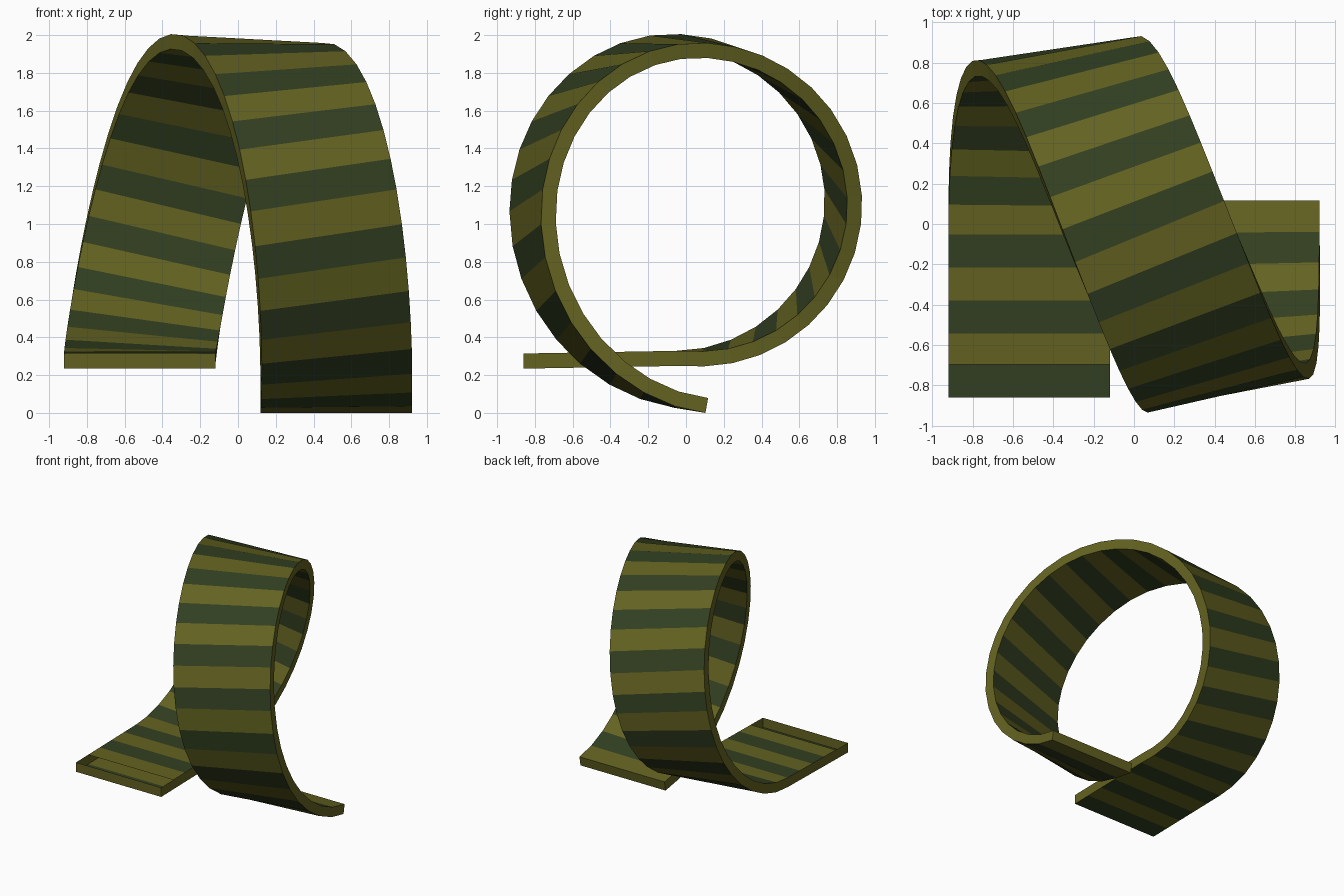
import bpy, bmesh, math
from mathutils import Vector

if "Cube" in bpy.data.objects:
    bpy.data.objects.remove(bpy.data.objects["Cube"])

SEGMENTS = 40          # one stripe per segment
HALF_W, HALF_T = 0.40, 0.04


def material(name, rgb):
    m = bpy.data.materials.new(name)
    m.diffuse_color = (*rgb, 1)
    m.use_nodes = True
    m.node_tree.nodes["Principled BSDF"].inputs["Base Color"].default_value = m.diffuse_color
    return m


# Centre line: a straight run-in, one loop that drifts sideways and sinks, a short run-out
def loop_point(a):
    x = -0.52 + 1.04 * (a - math.sin(a)) / math.tau + 0.06 * math.sin(a / 2) ** 2
    if a < math.pi:
        x += 0.025 * math.sin(a) ** 2
    y = (0.83 if a < math.pi else 0.81) * math.sin(a)
    u = max(0.0, (a - math.pi) / math.pi)
    return Vector((x, y, 1.115 - 0.825 * math.cos(a) - 0.23 * u * u))


path = [(Vector((-0.52, -0.86 + 0.86 * i / 100, 0.275 + 0.015 * i / 100)), 0.0)
        for i in range(100)]
path += [(loop_point(math.tau * i / 700), math.tau * i / 700) for i in range(701)]
end = path[-1][0]
path += [(end + Vector((0, 0.11, -0.02)) * i / 15, math.tau) for i in range(1, 16)]

# Resample by length, slightly tighter on the way up and looser on the way down
dist = [0.0]
for (p, _), (q, _) in zip(path, path[1:]):
    dist.append(dist[-1] + (q - p).length)
rings_at = []
for k in range(SEGMENTS + 1):
    goal = dist[-1] * k / SEGMENTS
    goal -= 0.12 * max(0.0, min(1.0, (k - 5) / 10, (39 - k) / 8))
    rings_at.append(min(range(len(dist)), key=lambda i: abs(dist[i] - goal)))

# Ribbon cross-sections, banked along the loop
bm = bmesh.new()
rings = []
for i in rings_at:
    c, a = path[i]
    lo, hi = max(i - 2, 0), min(i + 2, len(path) - 1)
    t = (path[hi][0] - path[lo][0]).normalized()
    x = Vector((1, 0, 0))
    w0 = (x - t * x.dot(t)).normalized()
    n0 = w0.cross(t)
    bank = -0.18 * math.sin(a) + 0.03 * (1 - math.cos(a))
    w = w0 * math.cos(bank) + n0 * math.sin(bank)
    n = w.cross(t)
    rings.append([bm.verts.new(c + w * HALF_W * s + n * HALF_T * h)
                  for s, h in ((-1, 1), (1, 1), (1, -1), (-1, -1))])

# Striped broad faces, plain edges; the first cell is open on top
for k, (r, s) in enumerate(zip(rings, rings[1:])):
    for j in range(4):
        if k == 0 and j == 0:
            continue
        m = (j + 1) % 4
        f = bm.faces.new((r[j], r[m], s[m], s[j]))
        f.material_index = 1 if j % 2 == 0 and k % 2 == 0 else 0
bm.faces.new(rings[0][::-1])
bm.faces.new(rings[-1])

# Stand on the ground
low = min(v.co.z for v in bm.verts)
for v in bm.verts:
    v.co.z -= low

mesh = bpy.data.meshes.new("striped_loop_ribbon")
bm.to_mesh(mesh)
bm.free()
mesh.materials.append(material("olive", (0.125, 0.122, 0.015)))
mesh.materials.append(material("dark green", (0.032, 0.05, 0.015)))
bpy.context.collection.objects.link(bpy.data.objects.new("striped_loop_ribbon", mesh))
